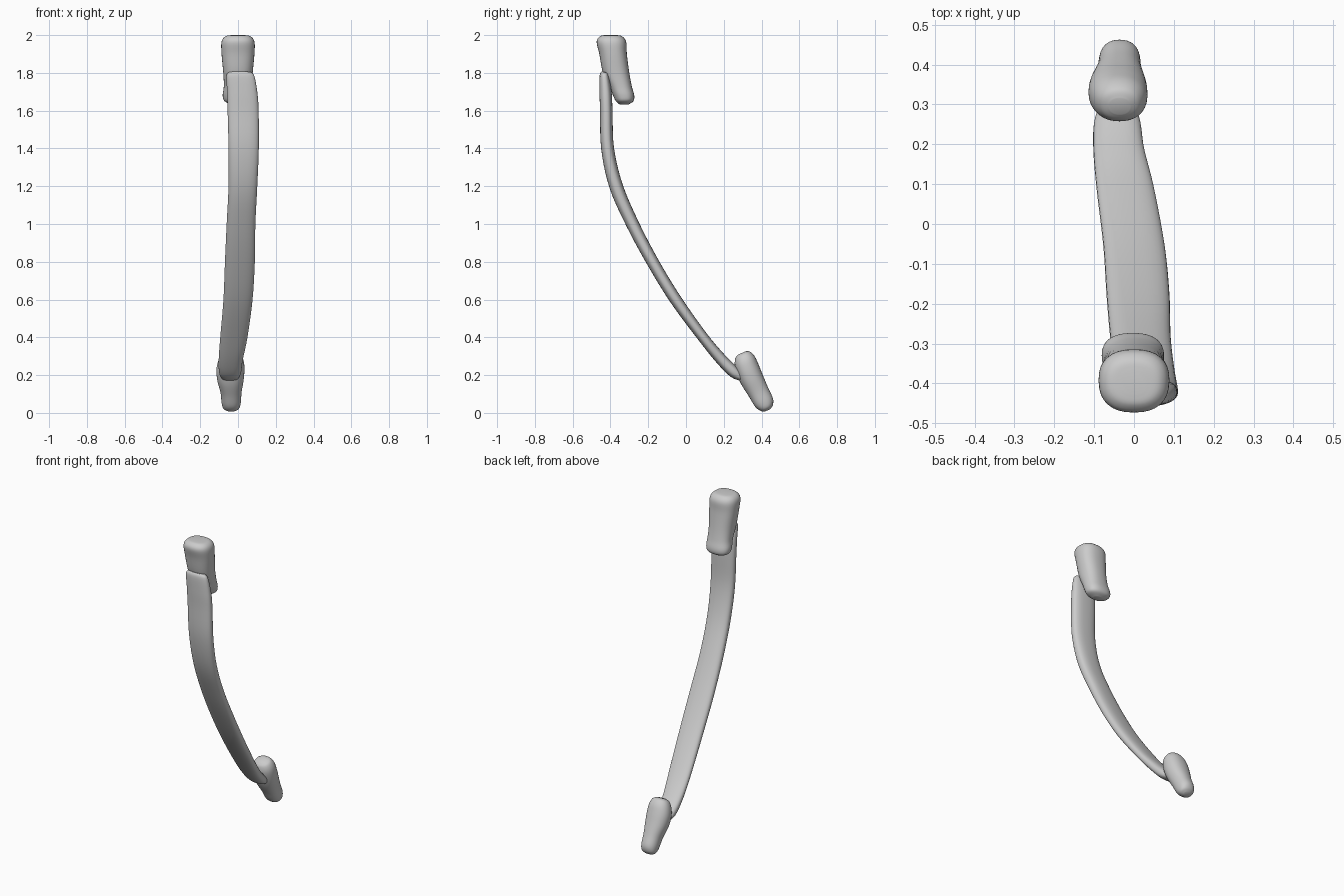
import bpy, bmesh, math
from mathutils import Vector

SIDES = 32


def catmull(a, b, c, d, t):
    return [0.5 * (2 * q + (r - p) * t + (2 * p - 5 * q + 4 * r - s) * t * t
                   + (3 * q - p - 3 * r + s) * t ** 3) for p, q, r, s in zip(a, b, c, d)]


def smooth_stations(st, steps):
    out = []
    for i in range(len(st) - 1):
        a, d = st[max(i - 1, 0)], st[min(i + 2, len(st) - 1)]
        out += [catmull(a, st[i], st[i + 1], d, k / steps) for k in range(steps)]
    return out + [list(st[-1])]


def loft(name, stations, power, axis=None, steps=5):
    """Skin rounded sections (x, y, z, half width, half thickness)."""
    st = smooth_stations(stations, steps)
    bm = bmesh.new()
    rings = []
    for i, (x, y, z, w, t) in enumerate(st):
        c = Vector((x, y, z))
        if axis:
            tan = Vector(axis)
        else:
            tan = Vector(st[min(i + 1, len(st) - 1)][:3]) - Vector(st[max(i - 1, 0)][:3])
        n = Vector((0, -tan.z, tan.y)).normalized()
        ring = []
        for k in range(SIDES):
            a = math.tau * k / SIDES
            u, v = math.cos(a), math.sin(a)
            u = math.copysign(abs(u) ** (2 / power), u)
            v = math.copysign(abs(v) ** (2 / power), v)
            ring.append(bm.verts.new(c + Vector((w * u, 0, 0)) + n * t * v))
        rings.append(ring)
    for r, s in zip(rings, rings[1:]):
        for k in range(SIDES):
            j = (k + 1) % SIDES
            bm.faces.new((r[k], r[j], s[j], s[k]))
    bm.faces.new(rings[0])
    bm.faces.new(rings[-1])
    bmesh.ops.recalc_face_normals(bm, faces=bm.faces)
    me = bpy.data.meshes.new(name)
    bm.to_mesh(me)
    bm.free()
    for p in me.polygons:
        p.use_smooth = True
    ob = bpy.data.objects.new(name, me)
    bpy.context.collection.objects.link(ob)
    return ob


# Long curved flat band
loft("curved_band", [
    (0.01, -0.433, 1.805, 0.045, 0.010), (0.012, -0.433, 1.79, 0.072, 0.024),
    (0.022, -0.426, 1.70, 0.080, 0.032), (0.027, -0.422, 1.60, 0.082, 0.033),
    (0.030, -0.415, 1.40, 0.080, 0.034), (0.026, -0.370, 1.20, 0.076, 0.036),
    (0.016, -0.283, 1.00, 0.076, 0.034), (0.010, -0.177, 0.80, 0.079, 0.032),
    (0.000, -0.055, 0.60, 0.077, 0.031), (-0.022, 0.090, 0.40, 0.072, 0.028),
    (-0.038, 0.185, 0.285, 0.064, 0.030), (-0.042, 0.255, 0.215, 0.058, 0.030),
    (-0.042, 0.300, 0.185, 0.042, 0.018)], 2.5)

# Upper end block, flaring into a rounded heel
loft("upper_end", [
    (0, -0.398, 2.000, 0.030, 0.030), (0, -0.397, 1.994, 0.066, 0.058),
    (0, -0.395, 1.965, 0.087, 0.078), (0, -0.386, 1.90, 0.087, 0.073),
    (0, -0.370, 1.80, 0.078, 0.070), (0, -0.347, 1.73, 0.075, 0.060),
    (-0.003, -0.330, 1.68, 0.078, 0.056), (-0.003, -0.325, 1.650, 0.068, 0.046),
    (-0.003, -0.328, 1.632, 0.028, 0.022)], 2.4, axis=(0, 0, -1))

# Lower end block, tapering toward its tip
loft("lower_end", [
    (-0.036, 0.295, 0.317, 0.026, 0.022), (-0.036, 0.300, 0.306, 0.050, 0.043),
    (-0.037, 0.311, 0.275, 0.067, 0.058), (-0.040, 0.327, 0.230, 0.074, 0.063),
    (-0.040, 0.350, 0.175, 0.070, 0.062), (-0.037, 0.384, 0.110, 0.056, 0.056),
    (-0.036, 0.413, 0.055, 0.051, 0.052), (-0.036, 0.427, 0.026, 0.042, 0.036),
    (-0.036, 0.431, 0.013, 0.020, 0.016)], 2.2, axis=(0, 0.42, -0.91))
